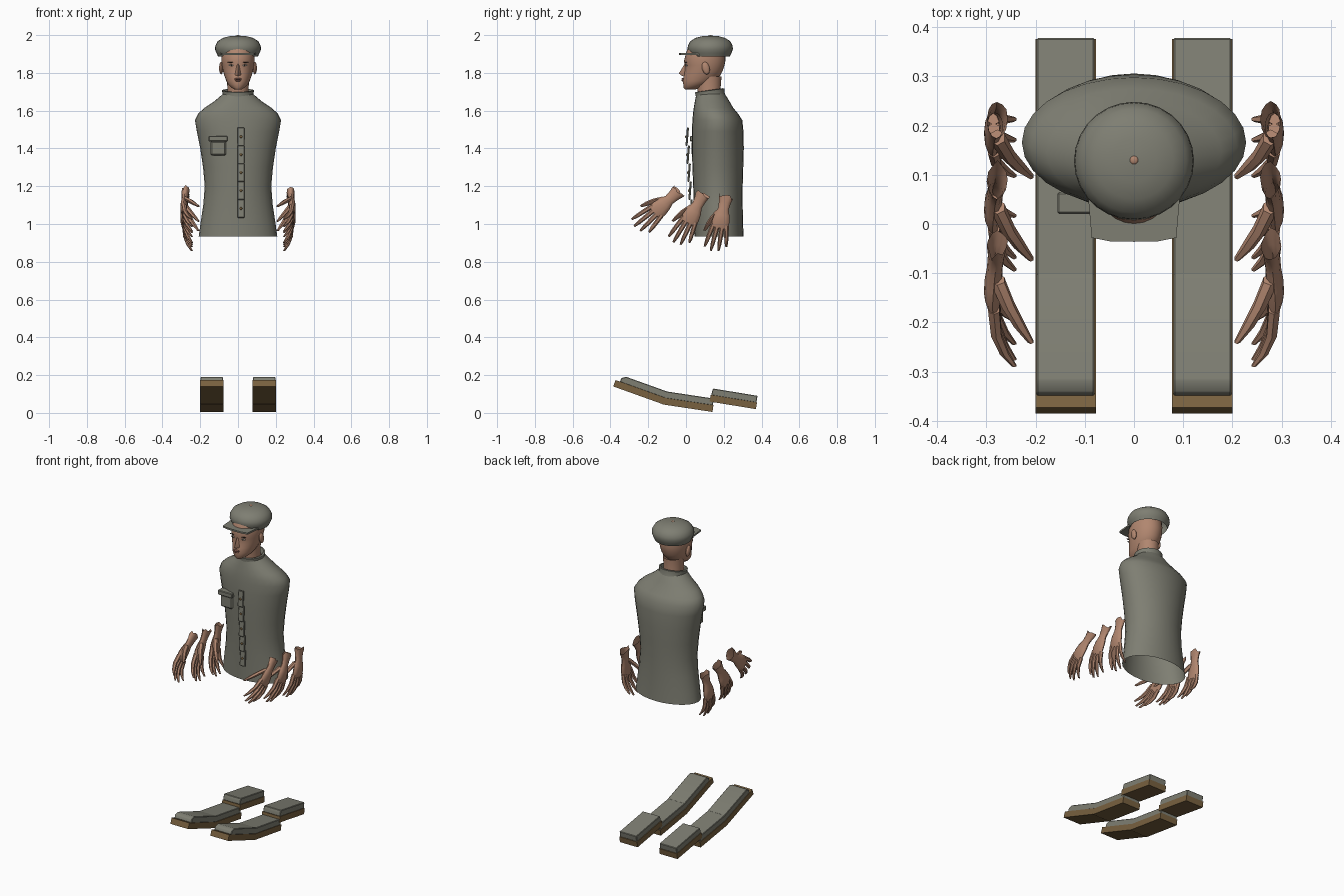
import bpy, bmesh, math, random
from mathutils import Vector, Matrix

random.seed(4)
if "Cube" in bpy.data.objects:
    bpy.data.objects.remove(bpy.data.objects["Cube"], do_unlink=True)


def material(name, r, g, b):
    m = bpy.data.materials.new(name)
    m.use_nodes = True
    m.diffuse_color = (r, g, b, 1)
    bsdf = next(n for n in m.node_tree.nodes if n.type == 'BSDF_PRINCIPLED')
    bsdf.inputs["Base Color"].default_value = (r, g, b, 1)
    bsdf.inputs["Roughness"].default_value = 0.8
    return m


CLOTH = material("olive grey cloth", .21, .21, .17)
SKIN = material("skin", .44, .24, .16)
SOLE = material("brown sole", .19, .12, .05)
LIP = material("lip", .27, .12, .09)
WHITE = material("eye white", .6, .55, .48)
DARK = material("dark hair", .03, .02, .015)


def finish(bm, name, mat, angle=40):
    bmesh.ops.recalc_face_normals(bm, faces=bm.faces)
    me = bpy.data.meshes.new(name)
    bm.to_mesh(me)
    bm.free()
    me.materials.append(mat)
    ob = bpy.data.objects.new(name, me)
    bpy.context.collection.objects.link(ob)
    bpy.ops.object.select_all(action='DESELECT')
    ob.select_set(True)
    bpy.context.view_layer.objects.active = ob
    if angle:
        bpy.ops.object.shade_smooth_by_angle(angle=math.radians(angle))
    return ob


def add_loft(bm, rings, n, start=True, end=True, jag=0):
    """Skin a run of ellipses, each given as (centre, axis, axis)."""
    rows = []
    for c, a, b in rings:
        angles = [2 * math.pi * i / n for i in range(n)]
        rows.append([bm.verts.new(c + a * math.cos(t) + b * math.sin(t)) for t in angles])
    if jag:
        along = (rings[0][0] - rings[1][0]).normalized()
        for v in rows[0]:
            v.co += along * random.uniform(-jag, jag)
    for r, s in zip(rows, rows[1:]):
        for i in range(n):
            j = (i + 1) % n
            bm.faces.new((r[i], r[j], s[j], s[i]))
    if start:
        bm.faces.new(rows[0])
    if end:
        bm.faces.new(rows[-1])


def stack(name, rows, mat, n=28, start=False, end=False, tilt=0):
    """Level ellipses from rows of (height, half width, front, back)."""
    bm = bmesh.new()
    rings = [(Vector((0, (f + b) / 2, z)), Vector((w, 0, 0)),
              Vector((0, (b - f) / 2, tilt))) for z, w, f, b in rows]
    add_loft(bm, rings, n, start, end)
    return finish(bm, name, mat)


def box(name, lo, hi, mat, bevel=0, tilt=0):
    lo, hi = Vector(lo), Vector(hi)
    bm = bmesh.new()
    bmesh.ops.create_cube(bm, size=1, matrix=Matrix.Translation((lo + hi) / 2)
                          @ Matrix.Rotation(tilt, 4, 'X') @ Matrix.Diagonal((*(hi - lo), 1)))
    if bevel:
        bmesh.ops.bevel(bm, geom=bm.edges[:], offset=bevel, segments=1, affect='EDGES')
    return finish(bm, name, mat, 30)


def ball(name, centre, size, mat, tilt=0):
    bm = bmesh.new()
    bmesh.ops.create_uvsphere(bm, u_segments=12, v_segments=8, radius=1,
                              matrix=Matrix.Translation(centre) @ Matrix.Rotation(tilt, 4, 'X')
                              @ Matrix.Diagonal((*size, 1)))
    return finish(bm, name, mat)


def prism(name, pts, x0, x1, mat, bevel=0):
    """Side profile of (y, z) points, drawn out from x0 to x1."""
    bm = bmesh.new()
    f = bm.faces.new([bm.verts.new((x0, y, z)) for y, z in pts])
    out = bmesh.ops.extrude_face_region(bm, geom=[f])
    bmesh.ops.translate(bm, vec=(x1 - x0, 0, 0),
                        verts=[v for v in out["geom"] if isinstance(v, bmesh.types.BMVert)])
    if bevel:
        bmesh.ops.bevel(bm, geom=bm.edges[:], offset=bevel, segments=1, affect='EDGES')
    return finish(bm, name, mat, 30)


# Tunic, open at the hem, and its collar
stack("tunic", [(.935, .208, .045, .305), (1.0, .199, .044, .302), (1.1, .184, .042, .30),
                (1.2, .176, .038, .30), (1.3, .185, .034, .303), (1.4, .2, .031, .306),
                (1.49, .218, .031, .304), (1.55, .228, .034, .298), (1.585, .21, .037, .275),
                (1.615, .178, .041, .25), (1.65, .125, .047, .23), (1.69, .078, .055, .205)], CLOTH)
stack("collar", [(1.67, .084, .05, .21), (1.685, .08, .052, .205), (1.707, .085, .048, .203),
                 (1.709, .075, .056, .195), (1.68, .065, .065, .185)], CLOTH, tilt=.01)

# Button placket made of overlapping tilted plates
for i in range(5):
    z = 1.462 - .095 * i
    y = .006 + .005 * i
    box("placket_plate", (-.003, y - .005, z - .049), (.034, y + .006, z + .049), CLOTH, .003, -.08)
    ball("tunic_button", (.016, y - .006, z), (.007, .005, .007), SOLE)

# Breast pocket
box("pocket_bag", (-.146, .03, 1.362), (-.063, .07, 1.44), CLOTH, .008)
box("pocket_flap", (-.156, .02, 1.437), (-.055, .065, 1.466), CLOTH, .004)

# Neck and head
stack("neck", [(1.65, .06, .065, .19), (1.72, .056, .06, .183), (1.78, .06, .055, .188)], SKIN)
stack("head", [(1.712, .018, -.004, .05), (1.722, .035, -.013, .08), (1.74, .053, -.014, .12),
               (1.757, .062, -.018, .15), (1.785, .072, -.012, .18), (1.81, .08, -.008, .194),
               (1.84, .085, -.005, .204), (1.862, .088, -.011, .208), (1.89, .088, -.004, .208),
               (1.92, .084, .005, .205), (1.95, .07, .021, .185), (1.975, .035, .06, .15)],
      SKIN, start=True, end=True)

# Nose
bm = bmesh.new()
for p in [(0, -.006, 1.85), (0, -.038, 1.797), (.018, -.006, 1.789), (-.018, -.006, 1.789),
          (.007, 0, 1.845), (-.007, 0, 1.845), (0, -.02, 1.783)]:
    bm.verts.new(p)
bmesh.ops.convex_hull(bm, input=bm.verts[:])
finish(bm, "nose", SKIN, 60)

# Mouth, eyes, brows and ears
ball("upper_lip", (0, -.016, 1.768), (.02, .008, .005), LIP)
ball("lower_lip", (0, -.016, 1.759), (.016, .008, .005), LIP)
for side, s in (("left", 1), ("right", -1)):
    ball(side + "_eye", (.036 * s, .003, 1.84), (.014, .005, .005), WHITE)
    ball(side + "_pupil", (.036 * s, -.001, 1.84), (.005, .0025, .0045), DARK)
    ball(side + "_brow", (.038 * s, 0, 1.856), (.018, .005, .0025), DARK)
    ball(side + "_ear", (.089 * s, .105, 1.825), (.011, .02, .034), SKIN, .25)

# Cap with a flat peak and a crown button
cap = [(1.888, .106), (1.905, .114), (1.925, .122), (1.945, .12), (1.968, .107),
       (1.985, .08), (1.994, .045), (1.997, .008)]
stack("cap", [(z, r, .13 - r, .13 + r * .97) for z, r in cap], CLOTH, end=True)
ball("cap_button", (0, .13, 1.996), (.009, .009, .004), SKIN)
bm = bmesh.new()
peak = [(-.095, .075), (-.086, -.028), (-.045, -.036), (.045, -.036), (.086, -.028), (.095, .075)]
f = bm.faces.new([bm.verts.new((x, y, 1.896)) for x, y in peak])
out = bmesh.ops.extrude_face_region(bm, geom=[f])
bmesh.ops.translate(bm, vec=(0, 0, .01),
                    verts=[v for v in out["geom"] if isinstance(v, bmesh.types.BMVert)])
finish(bm, "cap_peak", CLOTH, 30)


# Hands: open wrist, palm, four splayed fingers and a thumb
def hand(name, s, y, z, degrees):
    a = math.radians(degrees)
    origin = Vector((.278 * s, y, z))
    along = Vector((0, -math.cos(a), -math.sin(a)))
    across = Vector((0, -math.sin(a), math.cos(a)))
    inward = Vector((-s, 0, 0))

    def at(u, v, n):
        return origin + along * u + across * v + inward * n

    bm = bmesh.new()
    palm = [(-.01, .039, .021, 0), (.02, .032, .017, -.002), (.055, .028, .016, -.005),
            (.09, .04, .018, -.008), (.125, .046, .017, -.01), (.16, .044, .012, -.006)]
    add_loft(bm, [(at(u, 0, n), across * w, inward * d) for u, w, d, n in palm],
             12, start=False, jag=.012)

    def digit(points, r):
        rings = [(at(*p), across * r * k, inward * r * k)
                 for p, k in zip(points, (1.1, 1, .85, .45))]
        add_loft(bm, rings, 6)

    for v, length in ((-.034, .1), (-.012, .13), (.012, .137), (.034, .122)):
        digit([(.14, v, -.007), (.15 + length * .4, v * 1.3, -.002),
               (.15 + length * .75, v * 1.5, .014), (.15 + length, v * 1.65, .034)], .012)
    digit([(.07, .02, 0), (.115, .047, .022), (.155, .063, .045), (.19, .075, .068)], .015)
    finish(bm, name, SKIN, 50)


for side, s in (("left", 1), ("right", -1)):
    for place, y, z, deg in (("front", -.048, 1.165, 42), ("middle", .085, 1.147, 62),
                             ("rear", .21, 1.135, 78)):
        hand(f"{side}_{place}_hand", s, y, z, deg)

# Shoes: toe, middle and heel pieces, each an upper block on a sole
for side, s in (("left", 1), ("right", -1)):
    for part, a, b, toe in (("toe", (-.385, .14), (-.12, .045), .025),
                            ("middle", (-.125, .045), (.14, .005), .004),
                            ("heel", (.125, .06), (.37, .02), .004)):
        a, b = Vector(a), Vector(b)
        d = (b - a).normalized()
        up = Vector((-d.y, d.x))
        long = (b - a).length

        def shape(pts):
            return [tuple(a + d * t + up * h) for t, h in pts]

        prism(f"{side}_{part}_sole", shape([(0, 0), (long, 0), (long, .036), (0, .036)]),
              .077 * s, .2 * s, SOLE)
        prism(f"{side}_{part}_upper",
              shape([(toe, .034), (long - .003, .034), (long - .003, .071),
                     (toe * 1.9, .071), (toe, .056)]), .08 * s, .198 * s, CLOTH, .003)
